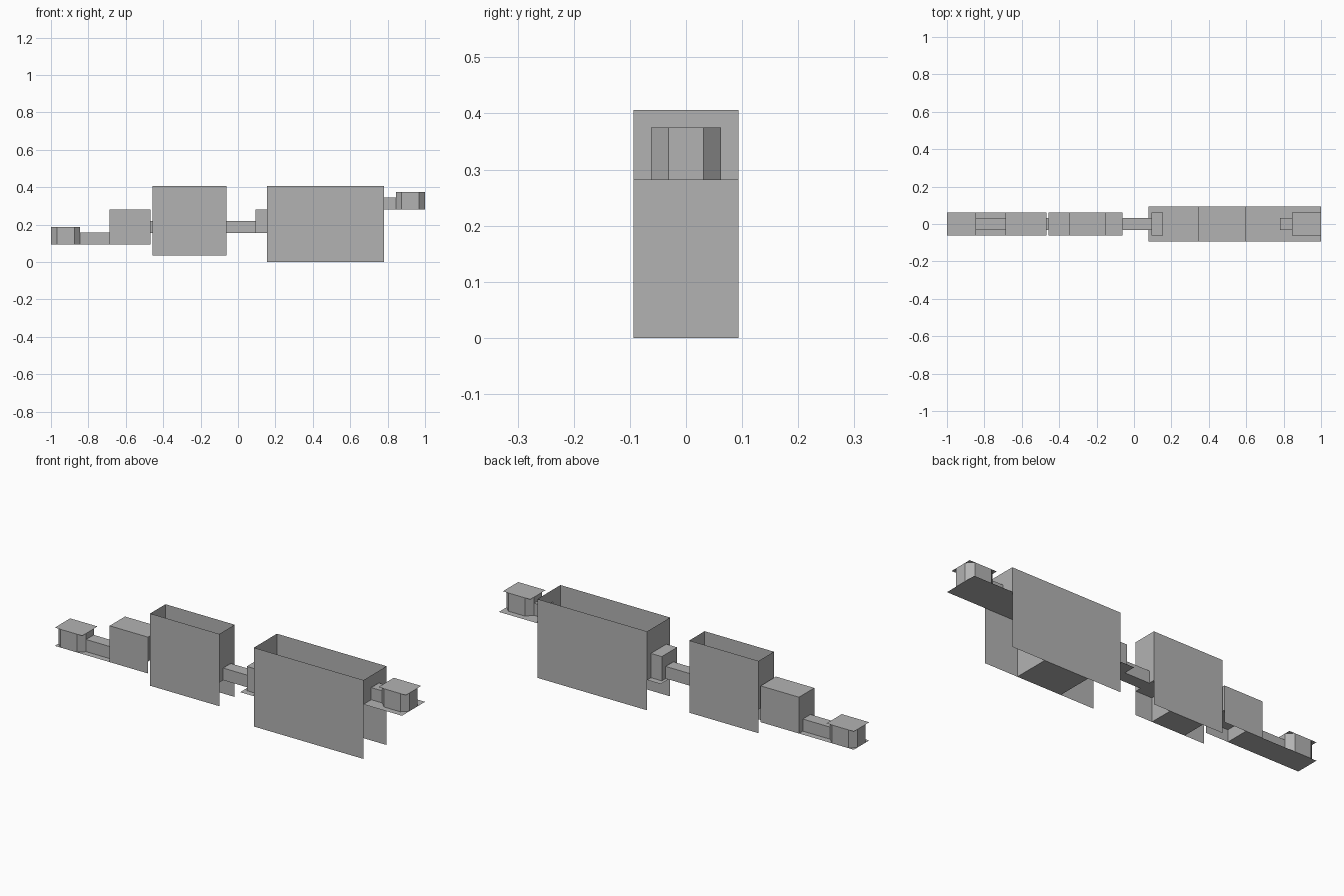
import bpy

if "Cube" in bpy.data.objects:
    bpy.data.objects.remove(bpy.data.objects["Cube"])

stone = bpy.data.materials.new("grey stone")
stone.diffuse_color = (0.45, 0.45, 0.45, 1)
stone.use_nodes = True
stone.node_tree.nodes["Principled BSDF"].inputs["Base Color"].default_value = stone.diffuse_color


def make(name, quads):
    """One object from a list of flat polygons."""
    verts, faces = [], []
    for q in quads:
        faces.append(list(range(len(verts), len(verts) + len(q))))
        verts += q
    me = bpy.data.meshes.new(name)
    me.from_pydata(verts, [], faces)
    me.materials.append(stone)
    ob = bpy.data.objects.new(name, me)
    bpy.context.collection.objects.link(ob)


def flat(x0, x1, w, z):
    return [(x0, -w, z), (x1, -w, z), (x1, w, z), (x0, w, z)]


def across(x, y0, y1, z0, z1):
    return [(x, y0, z0), (x, y1, z0), (x, y1, z1), (x, y0, z1)]


def sides(x0, x1, w, z0, z1):
    return [[(x0, -w, z0), (x1, -w, z0), (x1, -w, z1), (x0, -w, z1)],
            [(x1, w, z0), (x0, w, z0), (x0, w, z1), (x1, w, z1)]]


def door_wall(x, w, z0, z1, dw, dz):
    """End wall with a doorway of half width dw and top dz."""
    return [across(x, -w, -dw, z0, dz), across(x, dw, w, z0, dz),
            across(x, -w, w, dz, z1)]


def corridor(name, x0, x1, z, height=0.0625):
    w = 0.031
    make(name, sides(x0, x1, w, z, z + height) + [flat(x0, x1, w, z + height)])


def end_chamber(name, x0, x1, z, door_side):
    """Eight-sided chamber under a rectangular lid, open to its corridor."""
    c, w, h = 0.031, 0.0625, 0.094
    ring = [(x0 + c, -w), (x1 - c, -w), (x1, -w + c), (x1, w - c),
            (x1 - c, w), (x0 + c, w), (x0, w - c), (x0, -w + c)]
    quads = [flat(x0, x1, w, z + h)]
    for i, a in enumerate(ring):
        b = ring[(i + 1) % 8]
        top = z + h
        low = z
        if a[0] == b[0] == door_side:
            low = z + 0.0625
        quads.append([(*a, low), (*b, low), (*b, top), (*a, top)])
    make(name, quads)


def pit(name, x0, x1, w, zl, z, zr):
    make(name, [flat(x0, x1, w, z), across(x0, -w, w, z, zl),
                across(x1, -w, w, z, zr)])


D = 0.031
# left end: chamber, passage, low roofed room with a stepped floor
end_chamber("left_chamber", -1, -0.844, 0.094, -0.844)
corridor("left_corridor", -0.844, -0.6875, 0.094)
make("left_floor", [flat(-1, -0.594, 0.0625, 0.094),
                    across(-0.594, -0.0625, 0.0625, 0.094, 0.156),
                    flat(-0.594, -0.469, 0.0625, 0.156)])
make("roofed_room", sides(-0.6875, -0.469, 0.0625, 0.094, 0.281)
     + [flat(-0.6875, -0.469, 0.0625, 0.281)]
     + door_wall(-0.6875, 0.0625, 0.094, 0.281, D, 0.156)
     + door_wall(-0.469, 0.0625, 0.156, 0.281, D, 0.219))
corridor("short_corridor", -0.469, -0.457, 0.156)
make("short_corridor_floor", [flat(-0.469, -0.457, D, 0.156)])

# middle room, open above, with a sunken pit
make("middle_room", sides(-0.457, -0.0625, 0.0625, 0.034, 0.406)
     + door_wall(-0.457, 0.0625, 0.156, 0.406, D, 0.219)
     + door_wall(-0.0625, 0.0625, 0.156, 0.406, D, 0.219))
make("middle_ledges", [flat(-0.457, -0.344, 0.0625, 0.156),
                       flat(-0.156, -0.0625, 0.0625, 0.156)])
pit("middle_pit", -0.344, -0.156, 0.0625, 0.156, 0.034, 0.156)
corridor("middle_corridor", -0.0625, 0.094, 0.156)
make("middle_corridor_floor", [flat(-0.0625, 0.078, D, 0.156)])

# porch in front of the large room
make("porch", sides(0.094, 0.156, 0.0625, 0.156, 0.281)
     + [flat(0.094, 0.156, 0.0625, 0.281)]
     + door_wall(0.094, 0.0625, 0.156, 0.281, D, 0.219))

# large room, open above, with ledges at two heights and a deep pit
make("large_room", sides(0.156, 0.781, 0.094, 0, 0.406)
     + door_wall(0.156, 0.094, 0.156, 0.406, 0.0625, 0.281)
     + door_wall(0.781, 0.094, 0.281, 0.406, D, 0.344))
make("low_ledge", [flat(0.078, 0.344, 0.094, 0.156)])
make("high_ledge", [flat(0.594, 1, 0.094, 0.281)])
pit("large_pit", 0.344, 0.594, 0.094, 0.156, 0, 0.281)

# right end: passage and chamber
corridor("right_corridor", 0.781, 0.844, 0.281)
end_chamber("right_chamber", 0.844, 1, 0.281, 0.844)
